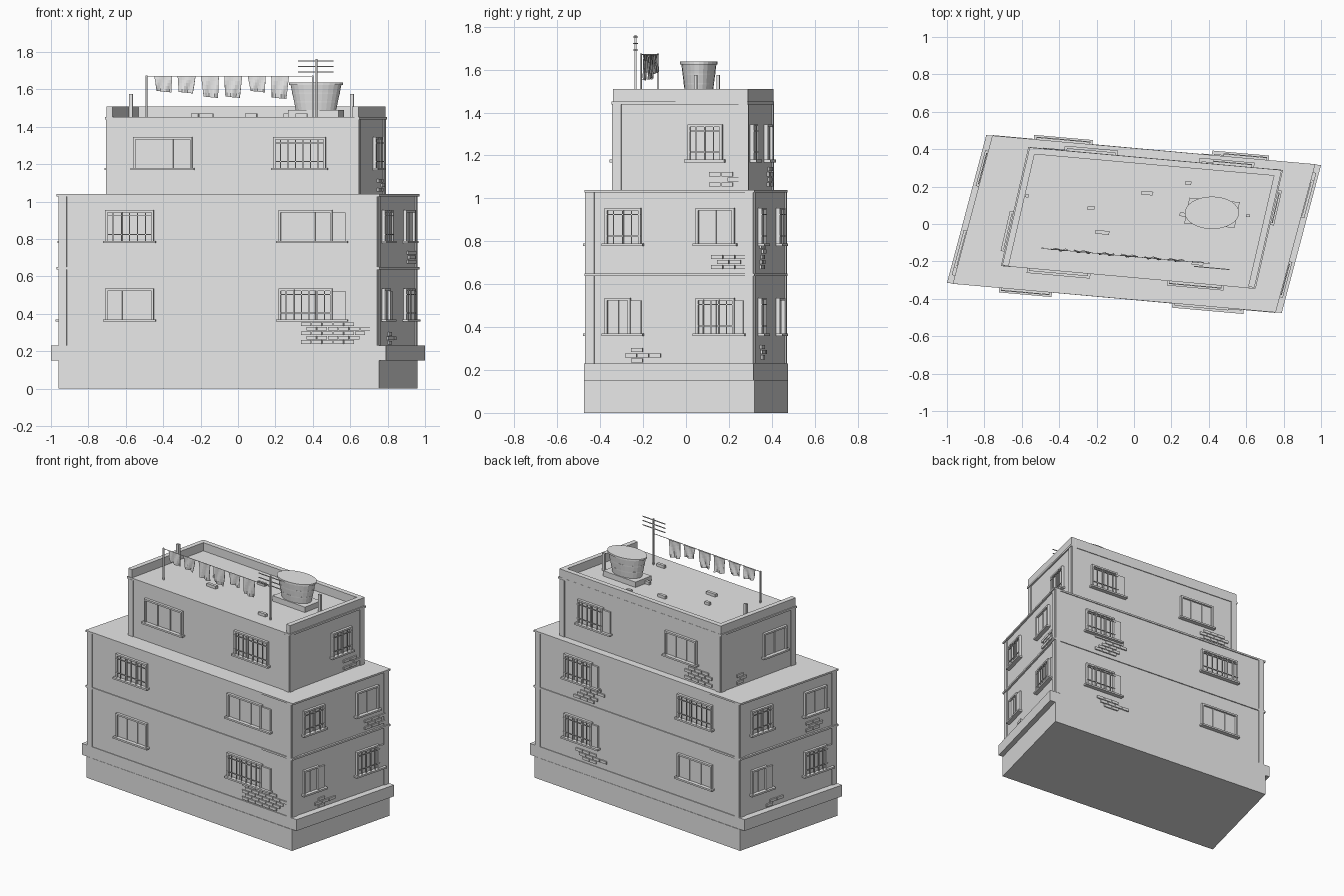
import bpy, bmesh, math, random
from mathutils import Vector

random.seed(4)
if "Cube" in bpy.data.objects:
    bpy.data.objects.remove(bpy.data.objects["Cube"])

grey = bpy.data.materials.new("plain grey")
grey.use_nodes = True
grey.diffuse_color = (0.8, 0.8, 0.8, 1)
grey.node_tree.nodes["Principled BSDF"].inputs["Base Color"].default_value = (0.8, 0.8, 0.8, 1)

parts = {}


def mesh(name):
    return parts.setdefault(name, bmesh.new())


def prism(name, ring, z0, z1):
    """Extrude a counter-clockwise outline of 2D points."""
    bm = mesh(name)
    low = [bm.verts.new((p[0], p[1], z0)) for p in ring]
    high = [bm.verts.new((p[0], p[1], z1)) for p in ring]
    bm.faces.new(low[::-1])
    bm.faces.new(high)
    n = len(ring)
    for i in range(n):
        j = (i + 1) % n
        bm.faces.new((low[i], low[j], high[j], high[i]))


class Wall:
    """One side of a storey: positions run along it (t, 0 to 1) and outward (d)."""
    def __init__(self, a, b):
        self.a, self.run = Vector(a), Vector(b) - Vector(a)
        self.length = self.run.length
        self.out = Vector((self.run.y, -self.run.x)).normalized()

    def at(self, t, d):
        return self.a + self.run * t + self.out * d

    def box(self, name, t0, t1, z0, z1, d0, d1):
        ring = [self.at(t0, d1), self.at(t1, d1), self.at(t1, d0), self.at(t0, d0)]
        prism(name, ring[::-1] if d1 < d0 else ring, z0, z1)


def outline(a, b):
    """Parallelogram from its front-left and front-right corners, mirrored through the centre."""
    a, b = Vector(a), Vector(b)
    return [a, b, -a, -b]


def walls(ring):
    return [Wall(ring[i], ring[(i + 1) % 4]) for i in range(4)]


def grown(ring, d):
    c = sum(ring, Vector((0, 0))) / 4
    return [p + (p - c).normalized() * d for p in ring]


# Plinth, ledge and storeys
main = outline((-0.955, -0.315), (0.745, -0.465))
top = [Vector(p) for p in ((-0.70, -0.22), (0.64, -0.34), (0.785, 0.285), (-0.555, 0.405))]
prism("plinth", outline((-0.96, -0.32), (0.755, -0.475)), 0, 0.15)
prism("ledge", outline((-1.0, -0.315), (0.79, -0.475)), 0.15, 0.23)
prism("lower_storeys", main, 0.23, 1.03)
prism("top_storey", top, 1.04, 1.44)
prism("floor_slabs", grown(main, 0.015), 0.637, 0.65)
prism("floor_slabs", grown(main, 0.015), 1.028, 1.04)
prism("floor_slabs", grown(top, 0.012), 1.438, 1.452)

main_walls, top_walls = walls(main), walls(top)

# Parapet on three sides, with corner strips on all walls
for w in top_walls[1:]:
    w.box("parapet", 0, 1, 1.45, 1.51, -0.03, 0.004)
for group, z0, z1 in ((main_walls, 0.23, 1.03), (top_walls, 1.04, 1.44)):
    for w in group:
        s = 0.04 / w.length
        w.box("corner_strips", 0, s, z0, z1, -0.01, 0.006)
        w.box("corner_strips", 1 - s, 1, z0, z1, -0.01, 0.006)


def window(w, t0, t1, base, grille=False, shutter=0):
    z0, z1 = base + 0.14, base + 0.305
    f = 0.012 / w.length
    w.box("window_sills", t0 - f, t1 + f, z0 - 0.012, z0, 0, 0.03)
    # open shutter beside the panes
    if shutter:
        t1 -= shutter / w.length
        w.box("shutters", t1, t1 + shutter / w.length, z0, z1 - 0.012, 0, 0.012)
    # surround
    w.box("window_frames", t0, t0 + f, z0, z1, 0, 0.018)
    w.box("window_frames", t1 - f, t1, z0, z1, 0, 0.018)
    w.box("window_frames", t0 + f, t1 - f, z1 - 0.012, z1, 0, 0.018)
    w.box("window_panes", t0 + f, t1 - f, z0, z1 - 0.012, 0, 0.004)
    # mullions
    panes = 3 if (t1 - t0) * w.length > 0.22 else 2
    for k in range(1, panes):
        m = t0 + (t1 - t0) * k / panes
        w.box("mullions", m - f / 3, m + f / 3, z0, z1 - 0.012, 0, 0.01)
    # security bars
    if grille:
        bars = max(4, round((t1 - t0) * w.length / 0.04))
        for k in range(1, bars):
            m = t0 + (t1 - t0) * k / bars
            w.box("window_bars", m - f / 5, m + f / 5, z0, z1 - 0.006, 0.016, 0.021)
        for h in (0.2, 0.8):
            z = z0 + (z1 - z0) * h
            w.box("window_bars", t0, t1, z, z + 0.005, 0.016, 0.021)


# Lower windows: long walls, then short walls
front, right, back, left = main_walls
for base, upper in ((0.23, False), (0.65, True)):
    window(front, 0.145, 0.297, base, grille=upper)
    window(front, 0.69, 0.90, base, grille=not upper, shutter=0.07)
    window(back, 0.145, 0.31, base, grille=True, shutter=0.05)
    window(back, 0.70, 0.87, base, grille=upper)
    for w in (right, left):
        window(w, 0.115, 0.33, base, grille=upper, shutter=0 if upper else 0.05)
        window(w, 0.66, 0.89 if upper else 0.94, base, grille=not upper,
               shutter=0 if upper else 0.04)

# Top windows
t_front, t_right, t_back, t_left = top_walls
window(t_front, 0.105, 0.34, 1.04)
window(t_front, 0.664, 0.873, 1.04, grille=True)
window(t_right, 0.56, 0.82, 1.04, grille=True)
window(t_back, 0.116, 0.317, 1.04, grille=True, shutter=0.06)
window(t_back, 0.66, 0.855, 1.04)
window(t_left, 0.565, 0.87, 1.04)


def bricks(w, t0, t1, z, rows):
    """Ragged patch of exposed bricks."""
    step = 0.058 / w.length
    count = max(2, round((t1 - t0) / step))
    for r in range(rows):
        shift = (r % 2) * step / 2
        first = random.choice((0, 0, 1))
        last = count - random.choice((0, 1))
        for k in range(first, max(last, first + 1)):
            t = t0 + shift + k * step
            if t + step * 0.92 < 1:
                w.box("exposed_bricks", t, t + step * 0.92,
                      z + r * 0.024, z + r * 0.024 + 0.019, 0, 0.009)


for w, t0, t1, z, rows in (
        (front, 0.76, 0.95, 0.24, 5), (right, 0.2, 0.45, 0.235, 3),
        (right, 0.75, 0.98, 0.67, 3), (back, 0.2, 0.34, 0.25, 3),
        (back, 0.19, 0.34, 0.67, 5), (left, 0.68, 0.92, 0.67, 3),
        (left, 0.2, 0.4, 0.24, 2), (t_right, 0.72, 0.98, 1.055, 3),
        (t_back, 0.78, 0.96, 1.055, 4), (t_left, 0.12, 0.42, 1.055, 3)):
    bricks(w, t0, t1, z, rows)


# Water tank: tapered oval tub with hoops and a lid, on a plinth
def oval(x, y, r, n=24):
    return [(x + r * math.cos(math.tau * i / n), y + 0.6 * r * math.sin(math.tau * i / n))
            for i in range(n)]


def lathe(name, x, y, profile):
    bm = mesh(name)
    rings = [[bm.verts.new((*p, z)) for p in oval(x, y, r)] for r, z in profile]
    for lo, hi in zip(rings, rings[1:]):
        for i in range(len(lo)):
            j = (i + 1) % len(lo)
            bm.faces.new((lo[i], lo[j], hi[j], hi[i]))
    bm.faces.new(rings[0][::-1])
    bm.faces.new(rings[-1])


tx, ty = 0.417, 0.06
lathe("water_tank", tx, ty, ((0.108, 1.49), (0.136, 1.625), (0.145, 1.625), (0.145, 1.637)))
for r, z in ((0.118, 1.53), (0.127, 1.575)):
    lathe("tank_hoops", tx, ty, ((r, z), (r + 0.001, z + 0.008)))
roof = Wall((-0.5, -0.13), (0.5, -0.22))


def block(name, x, y, z0, z1, sx, sy):
    u, v = roof.run.normalized() * sx / 2, Vector((0.2, 0.98)) * sy / 2
    c = Vector((x, y))
    prism(name, [c - u - v, c + u - v, c + u + v, c - u + v], z0, z1)


block("tank_plinth", tx, ty, 1.45, 1.49, 0.27, 0.14)

# Loose rubble and vent stacks on the roof
for x, y in ((-0.23, 0.085), (0.07, 0.165), (0.29, 0.22), (-0.17, -0.045), (0.34, -0.21), (0.27, 0.05)):
    block("roof_rubble", x, y, 1.45, 1.472, random.uniform(0.03, 0.08), 0.02)
block("vent_stacks", -0.572, 0.15, 1.45, 1.575, 0.02, 0.015)
block("vent_stacks", 0.61, 0.045, 1.45, 1.575, 0.02, 0.015)

# Clothes line, poles and aerial
block("line_poles", -0.49, -0.13, 1.45, 1.675, 0.01, 0.008)
block("line_poles", 0.40, -0.21, 1.45, 1.675, 0.008, 0.008)
roof.box("clothes_line", 0.01, 0.9, 1.669, 1.672, -0.0015, 0.0015)
block("aerial", 0.42, -0.235, 1.45, 1.762, 0.009, 0.009)
for z in (1.69, 1.72, 1.75):
    block("aerial", 0.415, -0.235, z, z + 0.005, 0.19, 0.005)


# Hanging washing: rippled sheets that narrow toward the hem
def garment(x, drop, lean):
    bm = mesh("washing")
    cols, rows, width = 8, 5, 0.095
    grid = []
    for r in range(rows + 1):
        f = r / rows
        line = []
        for c in range(cols + 1):
            s = c / cols - 0.5
            p = roof.at(x + 0.5 + s * width * (1 - 0.2 * f) + lean * f,
                        0.008 * f * math.sin(9 * s + 3 * f + x * 20))
            line.append(bm.verts.new((p.x, p.y, 1.668 - drop * f - 0.008 * f * s)))
        grid.append(line)
    for r in range(rows):
        for c in range(cols):
            bm.faces.new((grid[r][c], grid[r + 1][c], grid[r + 1][c + 1], grid[r][c + 1]))


for i, drop in enumerate((0.08, 0.085, 0.11, 0.11, 0.08, 0.115)):
    garment(-0.4 + i * 0.125, drop, 0.005 * (-1) ** i)

# Turn the collected parts into objects
for name, bm in parts.items():
    if name != "washing":
        bmesh.ops.recalc_face_normals(bm, faces=bm.faces)
    data = bpy.data.meshes.new(name)
    bm.to_mesh(data)
    bm.free()
    data.materials.append(grey)
    obj = bpy.data.objects.new(name, data)
    bpy.context.collection.objects.link(obj)
    if name == "washing":
        thick = obj.modifiers.new("cloth thickness", "SOLIDIFY")
        thick.thickness = 0.003
